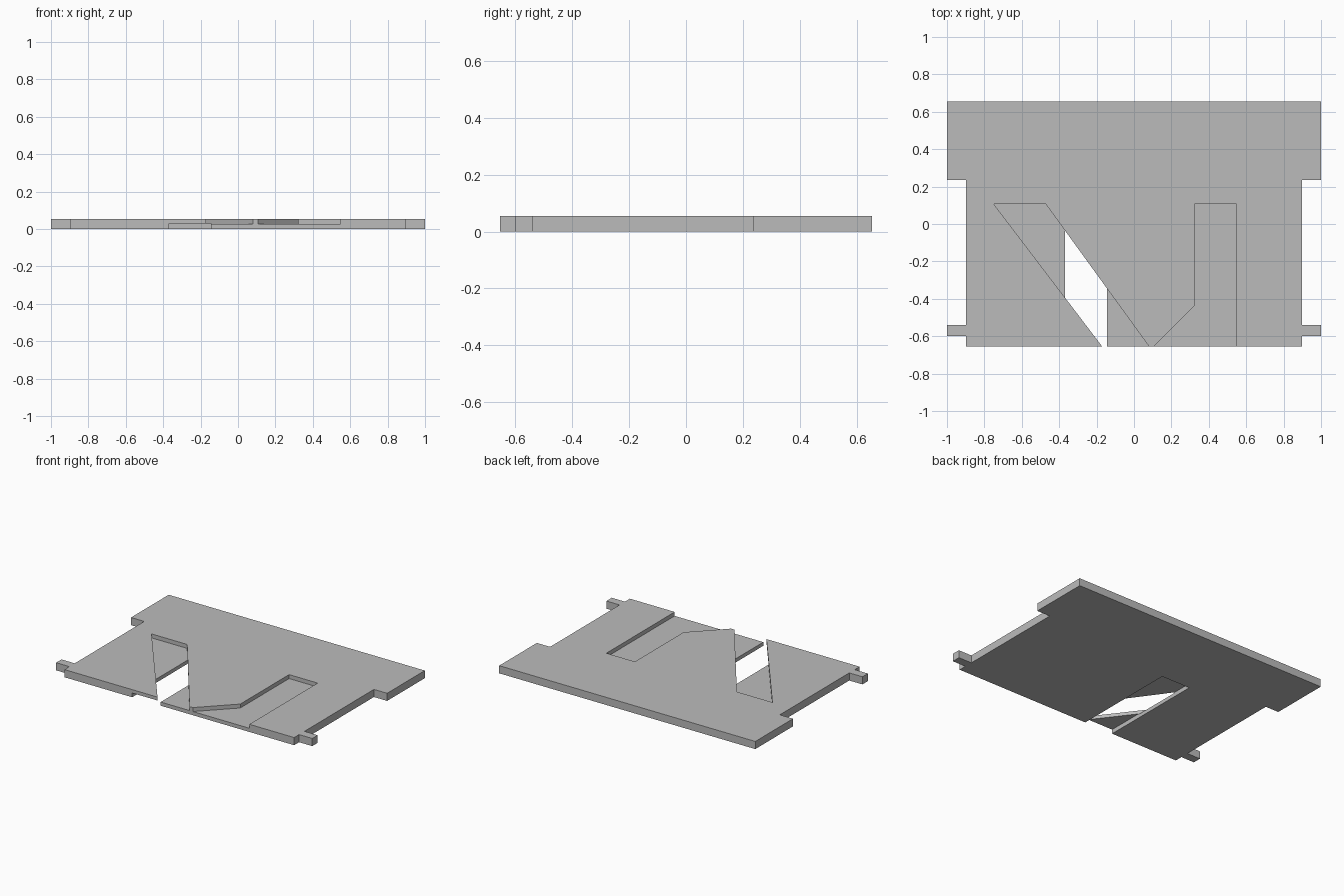
import bpy, bmesh

if "Cube" in bpy.data.objects:
    bpy.data.objects.remove(bpy.data.objects["Cube"], do_unlink=True)

THICK = 0.054
FRONT, BACK = -0.655, 0.655
OVER = -0.73        # cutters run past the front edge
SLOT_END = 0.107    # shared rear end of all the grooves

grey = bpy.data.materials.new("plain_grey")
grey.use_nodes = True
grey.diffuse_color = (0.5, 0.5, 0.5, 1)
grey.node_tree.nodes["Principled BSDF"].inputs["Base Color"].default_value = (0.5, 0.5, 0.5, 1)


def prism(name, outline, low, high):
    """Extrude a flat outline between two heights."""
    bm = bmesh.new()
    base = bm.faces.new([bm.verts.new((x, y, low)) for x, y in outline])
    top = bmesh.ops.extrude_face_region(bm, geom=[base])["geom"]
    verts = [v for v in top if isinstance(v, bmesh.types.BMVert)]
    bmesh.ops.translate(bm, verts=verts, vec=(0, 0, high - low))
    bmesh.ops.recalc_face_normals(bm, faces=bm.faces)
    mesh = bpy.data.meshes.new(name)
    bm.to_mesh(mesh)
    bm.free()
    mesh.materials.append(grey)
    obj = bpy.data.objects.new(name, mesh)
    bpy.context.collection.objects.link(obj)
    return obj


# Plate: one half outline with side tabs, mirrored across x
half = [(0.897, FRONT), (0.897, -0.6), (1, -0.6), (1, -0.54),
        (0.897, -0.54), (0.897, 0.235), (1, 0.235), (1, BACK)]
plate = prism("slotted_plate", half + [(-x, y) for x, y in reversed(half)], 0, THICK)

# Grooves: a slanted one and a hooked one on top, a straight one underneath
slanted = [(-0.75, SLOT_END), (-0.113, OVER), (0.135, OVER), (-0.472, SLOT_END)]
hooked = [(0.324, SLOT_END), (0.324, -0.437), (0.031, OVER), (0.547, OVER), (0.547, SLOT_END)]
straight = [(-0.368, SLOT_END), (-0.368, OVER), (-0.145, OVER), (-0.145, SLOT_END)]
cutters = [prism("slanted_groove_cutter", slanted, 0.026, 0.1),
           prism("hooked_groove_cutter", hooked, 0.026, 0.1),
           prism("straight_groove_cutter", straight, -0.1, 0.03)]

for cutter in cutters:
    cutter.hide_render = True
    cutter.hide_viewport = True
    cut = plate.modifiers.new(cutter.name, "BOOLEAN")
    cut.operation = "DIFFERENCE"
    cut.solver = "EXACT"
    cut.object = cutter
